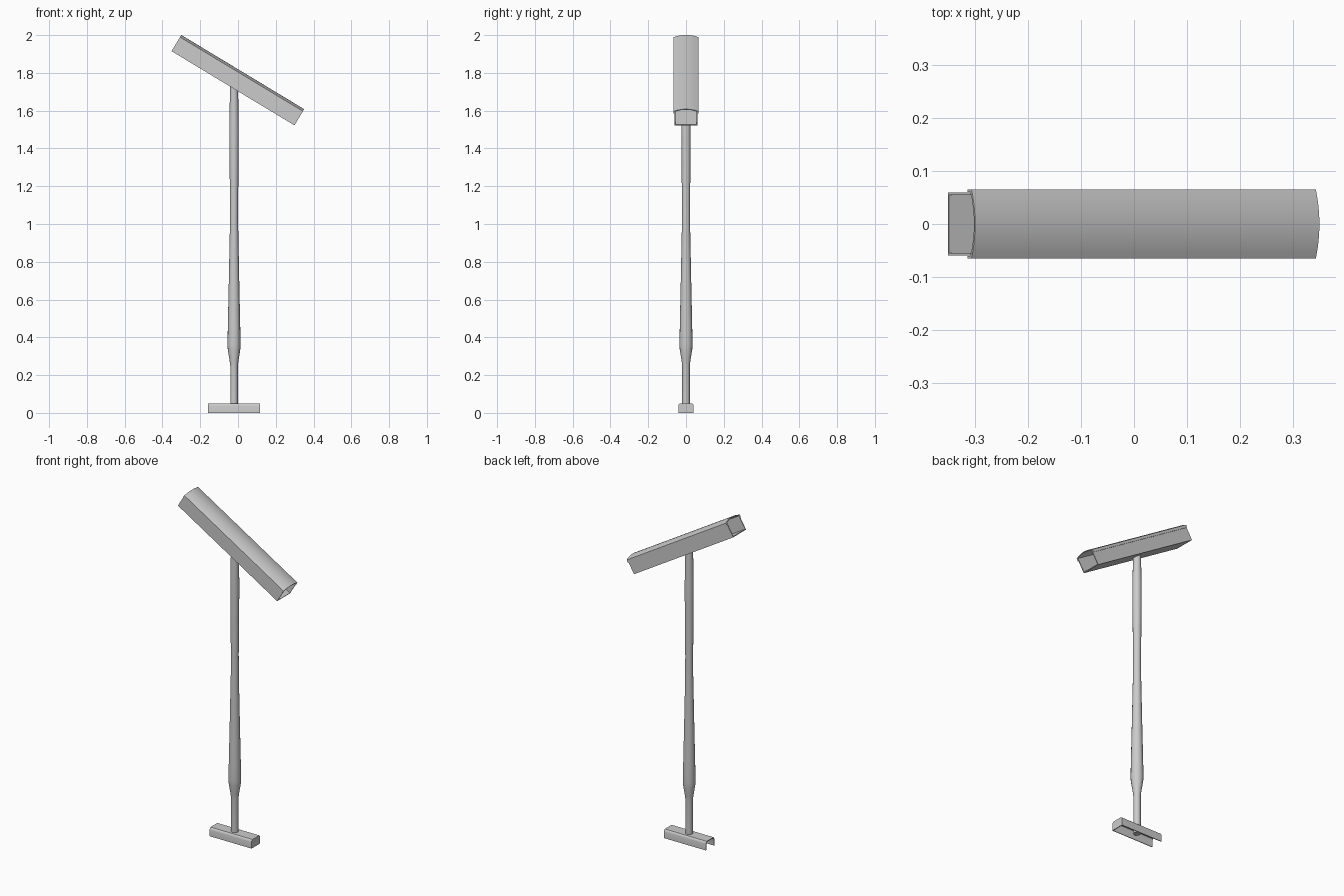
import bpy, bmesh
from math import radians, cos, sin, pi
from mathutils import Matrix

if "Cube" in bpy.data.objects:
    bpy.data.objects.remove(bpy.data.objects["Cube"])


def finish(name, bm, matrix=Matrix()):
    bmesh.ops.recalc_face_normals(bm, faces=bm.faces)
    bm.transform(matrix)
    me = bpy.data.meshes.new(name)
    bm.to_mesh(me)
    bm.free()
    ob = bpy.data.objects.new(name, me)
    bpy.context.collection.objects.link(ob)
    bpy.ops.object.select_all(action='DESELECT')
    ob.select_set(True)
    bpy.context.view_layer.objects.active = ob
    bpy.ops.object.shade_smooth_by_angle(angle=radians(30))
    return ob


def extrude(name, outline, length, matrix):
    """Extrude a closed (y, z) outline along local x."""
    bm = bmesh.new()
    face = bm.faces.new([bm.verts.new((0, y, z)) for y, z in outline])
    new = bmesh.ops.extrude_face_region(bm, geom=[face])['geom']
    # keep the start cap so the section is a closed solid
    verts = [g for g in new if isinstance(g, bmesh.types.BMVert)]
    bmesh.ops.translate(bm, verts=verts, vec=(length, 0, 0))
    if not any(all(abs(v.co.x) < 1e-6 for v in f.verts) for f in bm.faces):
        bm.faces.new([v for v in bm.verts if abs(v.co.x) < 1e-6])
    return finish(name, bm, matrix)


def mirrored(half):
    """Complete a half outline (right side) with its mirror image."""
    return half + [(-y, z) for y, z in reversed(half)]


# Tilted head: open-ended trough with a domed lid
tilt = Matrix.Translation((-0.352, 0, 1.915)) @ Matrix.Rotation(radians(31.1), 4, 'Y')
L = 0.76
trough = mirrored([(0.055, 0.005), (0.055, 0.084), (0.060, 0.084), (0.060, 0.0)])
extrude("head_trough", trough, L, tilt)

N = 12
ys = [0.065 * (1 - 2 * i / N) for i in range(N + 1)]
dome = [(y, 0.087 + 0.013 * (1 - (y / 0.065) ** 2)) for y in ys]
under = [(y * 0.0605 / 0.065, z - 0.004) for y, z in reversed(dome)]
lid = [(0.065, 0.072)] + dome + [(-0.065, 0.072), (-0.0605, 0.072)] + under + [(0.0605, 0.072)]
extrude("head_lid", lid, L, tilt)

# Turned wooden pole
profile = [(0.020, 0.015), (0.020, 0.25), (0.024, 0.28), (0.033, 0.335), (0.0345, 0.36),
           (0.033, 0.45), (0.028, 0.68), (0.022, 0.98), (0.0215, 1.10),
           (0.0245, 1.45), (0.0245, 1.54), (0.022, 1.68), (0.021, 1.73)]
SIDES = 16
bm = bmesh.new()
rings = [[bm.verts.new((-0.021 + r * cos(2 * pi * i / SIDES), r * sin(2 * pi * i / SIDES), z))
          for i in range(SIDES)] for r, z in profile]
for a, b in zip(rings, rings[1:]):
    for i in range(SIDES):
        j = (i + 1) % SIDES
        bm.faces.new((a[i], a[j], b[j], b[i]))
bm.faces.new(rings[0])
bm.faces.new(rings[-1])
finish("pole", bm)

# Foot bar: inverted channel, closed at +x
half = [(0.036, 0.0), (0.040, 0.0), (0.040, 0.038), (0.038, 0.045), (0.032, 0.051)]
inner = [(-0.031, 0.047), (-0.036, 0.037), (-0.036, 0.0)]
channel = half + [(-y, z) for y, z in reversed(half[1:])] + \
    list(reversed(inner)) + [(-y, z) for y, z in inner[:2]]
extrude("foot_channel", channel, 0.275, Matrix.Translation((-0.158, 0, 0)))
extrude("foot_end_plate", mirrored(half[1:]), 0.004, Matrix.Translation((0.113, 0, 0)))
